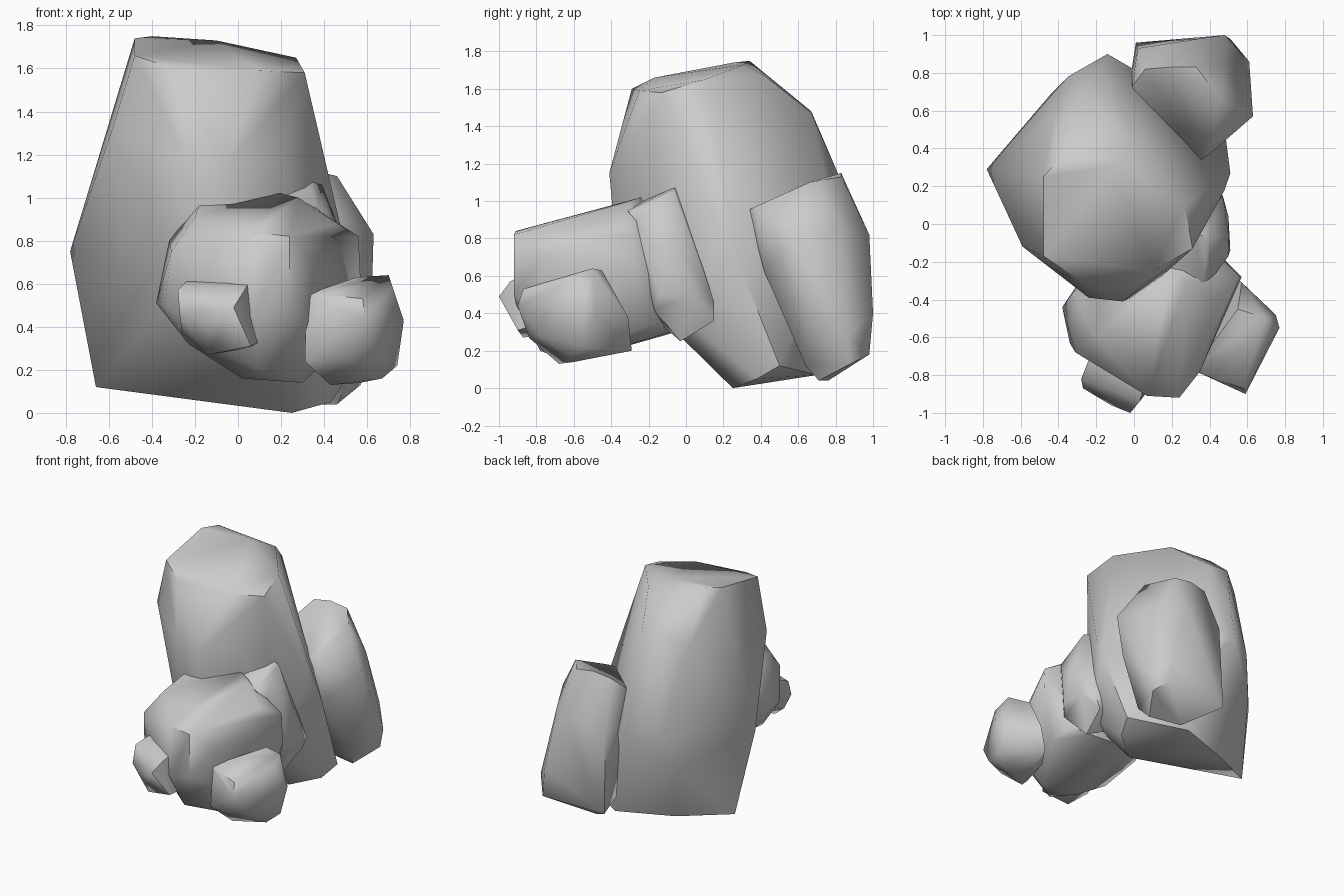
import bpy, bmesh, math


def rock(name, corners):
    """Worn boulder: the convex hull of a handful of corner points."""
    bm = bmesh.new()
    for c in corners:
        bm.verts.new(c)
    bmesh.ops.convex_hull(bm, input=bm.verts[:])
    loose = [v for v in bm.verts if not v.link_faces]
    bmesh.ops.delete(bm, geom=loose, context='VERTS')
    bmesh.ops.recalc_face_normals(bm, faces=bm.faces[:])
    mesh = bpy.data.meshes.new(name)
    bm.to_mesh(mesh)
    bm.free()
    ob = bpy.data.objects.new(name, mesh)
    bpy.context.collection.objects.link(ob)
    bpy.ops.object.select_all(action='DESELECT')
    ob.select_set(True)
    bpy.context.view_layer.objects.active = ob
    bpy.ops.object.shade_smooth_by_angle(angle=math.radians(55))


# Tall main boulder: slanted top, flat right-back side, undercut front
rock("main_boulder", [
    (-.48, .25, 1.74), (-.40, .34, 1.75), (-.10, .31, 1.73), (.02, .42, 1.67),
    (.27, .10, 1.65), (.31, -.13, 1.58), (.10, -.25, 1.59), (-.30, -.29, 1.60),
    (-.48, -.17, 1.66), (-.42, .57, 1.40), (-.27, .67, 1.48), (-.10, .67, 1.47),
    (-.17, .82, 1.13), (-.24, -.39, 1.18), (-.06, -.41, 1.15), (.20, -.23, 1.20),
    (-.59, -.12, 1.30), (-.78, .29, .75), (-.35, .78, .80), (-.14, .90, .80),
    (-.02, .83, .75), (.48, .18, .85), (.51, .27, .70), (.48, .41, .35),
    (-.24, -.36, .60), (.05, -.36, .60), (.32, -.10, .45), (-.43, .70, .52),
    (-.66, .36, .12), (-.30, .55, .08), (.10, .70, .07), (.25, .25, 0),
    (.43, .38, .05), (.48, .50, .12)])

# Leaning slab at the back right
rock("back_boulder", [
    (.34, .33, .95), (.40, .37, .97), (.02, .65, 1.0), (-.01, .73, 1.04),
    (.06, .82, 1.13), (.19, .83, 1.15), (.33, .83, 1.13), (.46, .66, 1.10),
    (.63, .57, .83), (.48, .84, .84), (.34, .98, .82), (.02, .93, .80),
    (-.02, .77, .75), (.62, .62, .50), (.61, .86, .28), (.48, 1.0, .40),
    (.01, .96, .17), (.51, .98, .18), (.57, .88, .13), (.50, .64, .12),
    (.46, .71, .04), (.22, .76, .04), (.08, .70, .20), (.42, .42, .62),
    (.20, .50, .55)])

# Narrow stone wedged against the right side
rock("wedge_stone", [
    (.37, -.31, .95), (.20, -.25, .99), (.32, -.05, 1.08), (.39, -.07, 1.06),
    (.42, -.28, .90), (.50, -.17, .75), (.50, -.06, .78), (.47, .15, .46),
    (.51, -.14, .50), (.50, .04, .50), (.43, .15, .36), (.40, -.03, .25),
    (.48, -.17, .42), (.36, -.12, .33), (.10, -.10, 1.0), (.10, .10, .50), (.25, .05, .30)])

# Broad front boulder
rock("front_boulder", [
    (.07, -.91, .84), (.24, -.92, .82), (.24, -.92, .50), (.07, -.91, .45),
    (-.31, -.68, .75), (-.34, -.63, .50), (-.20, -.60, .91), (.35, -.78, .70),
    (.34, -.75, .40), (.10, -.78, .20), (.30, -.62, .14), (.02, -.58, .16),
    (-.23, -.58, .32), (-.38, -.44, .51), (-.32, -.36, .80), (-.17, -.27, .99),
    (.20, -.24, 1.02), (.28, -.30, 1.0), (.46, -.40, .88), (.56, -.28, .82),
    (.57, -.28, .60), (.47, -.30, .30), (.44, -.15, .35),
    (0, -.05, .30), (.32, -.08, .30), (-.22, -.20, .42)])

# Small stone at the front left
rock("small_left_stone", [
    (-.28, -.82, .57), (-.24, -.72, .61), (.06, -.84, .62), (-.02, -1.0, .49),
    (.03, -.94, .57), (-.12, -.96, .43), (-.27, -.87, .45), (.10, -.83, .33),
    (.06, -.90, .31), (-.14, -.87, .27), (-.26, -.80, .37), (.05, -.70, .30),
    (.07, -.70, .58), (-.20, -.65, .40)])

# Small stone at the front right
rock("small_right_stone", [
    (.35, -.79, .54), (.32, -.76, .55), (.40, -.81, .55), (.58, -.87, .53),
    (.59, -.90, .44), (.70, -.50, .64), (.55, -.45, .63), (.72, -.62, .58),
    (.77, -.55, .43), (.75, -.48, .40), (.74, -.55, .22), (.67, -.62, .16),
    (.57, -.60, .14), (.43, -.68, .13), (.31, -.77, .24), (.48, -.84, .27),
    (.64, -.78, .28), (.57, -.31, .38), (.55, -.29, .20), (.40, -.50, .22)])
